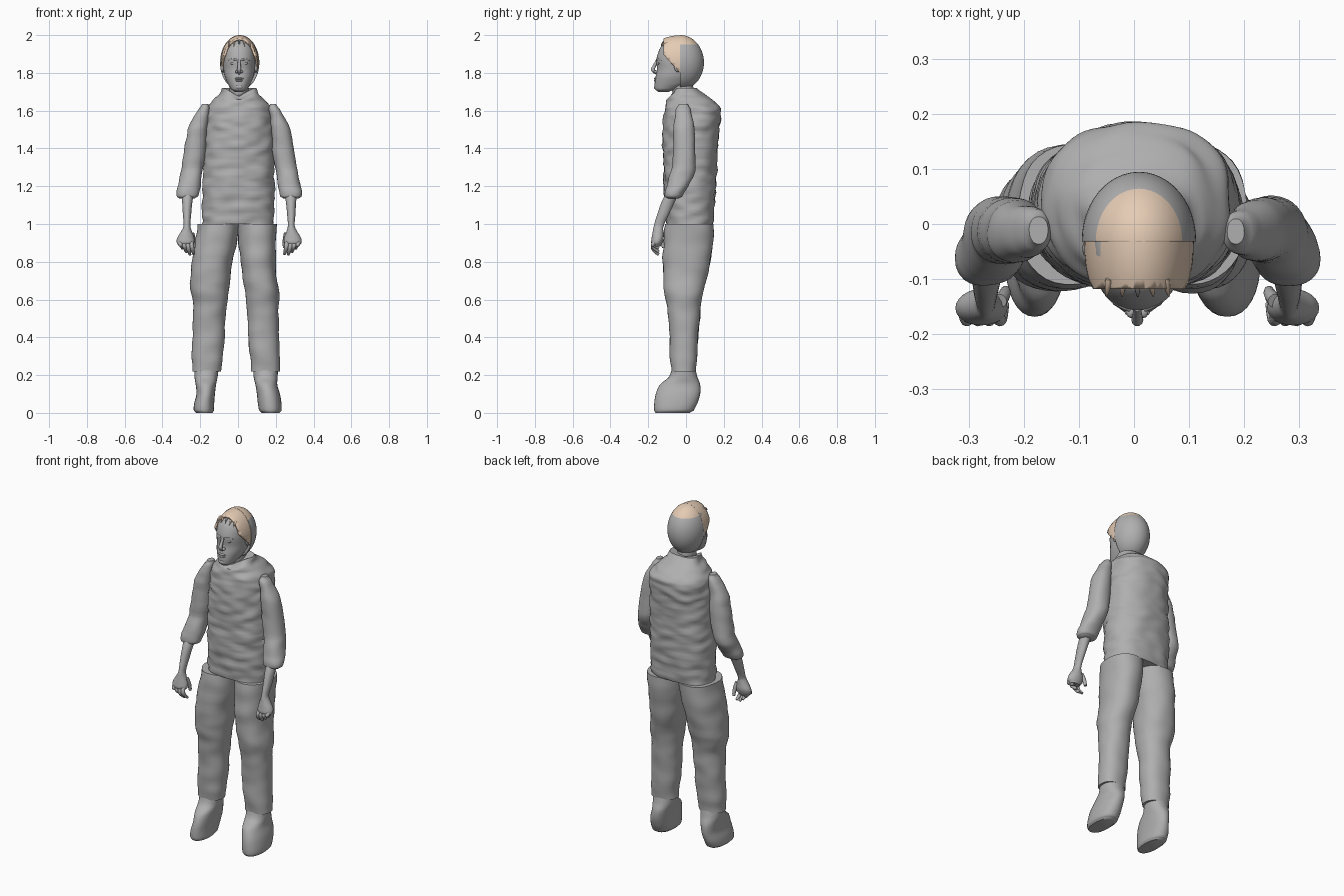
import bpy, bmesh, math
from mathutils import Vector, noise

cube = bpy.data.objects.get("Cube")
if cube:
    bpy.data.objects.remove(cube, do_unlink=True)

MID = 0.006  # the figure's own centre line


def material(name, rgb):
    m = bpy.data.materials.new(name)
    m.use_nodes = True
    m.diffuse_color = (*rgb, 1)
    m.node_tree.nodes["Principled BSDF"].inputs["Base Color"].default_value = (*rgb, 1)
    return m


GREY = material("plain grey", (0.43, 0.43, 0.43))
TAN = material("hair tan", (0.78, 0.60, 0.46))


def finish(name, bm, mats, angle=45):
    """Turn a bmesh into a smooth shaded object."""
    bmesh.ops.recalc_face_normals(bm, faces=bm.faces)
    mesh = bpy.data.meshes.new(name)
    bm.to_mesh(mesh)
    bm.free()
    for m in mats:
        mesh.materials.append(m)
    ob = bpy.data.objects.new(name, mesh)
    bpy.context.collection.objects.link(ob)
    bpy.ops.object.select_all(action='DESELECT')
    ob.select_set(True)
    bpy.context.view_layer.objects.active = ob
    bpy.ops.object.shade_smooth_by_angle(angle=math.radians(angle))
    return ob


def spline(a, b, c, d, t):
    return b + t / 2 * (c - a + t * (2*a - 5*b + 4*c - d + t * (3*(b - c) + d - a)))


def loft(name, rows, power=2.0, seg=32, steps=4, rough=0.0, grain=(11, 11, 30), bend=None):
    """Skin level rounded rings given as (z, x min, x max, y min, y max)."""
    bm = bmesh.new()
    rings = []
    last = len(rows) - 1
    for k in range(last * steps + 1):
        i = min(k // steps, last - 1)
        t = k / steps - i
        near = [rows[max(0, min(last, i + o))] for o in (-1, 0, 1, 2)]
        z = near[1][0] + t * (near[2][0] - near[1][0])
        x0, x1, y0, y1 = (spline(*(r[j] for r in near), t) for j in (1, 2, 3, 4))
        ring = []
        for s in range(seg):
            a = math.tau * s / seg
            c, n = math.cos(a), math.sin(a)
            ux = math.copysign(abs(c) ** (2 / power), c)
            uy = math.copysign(abs(n) ** (2 / power), n)
            p = Vector(((x0 + x1) / 2 + ux * (x1 - x0) / 2,
                        (y0 + y1) / 2 + uy * (y1 - y0) / 2, z))
            if rough:
                p += Vector((c, n, 0)) * rough * noise.noise(Vector(u * g for u, g in zip(p, grain)))
            if bend:
                p = bend(p)
            ring.append(bm.verts.new(p))
        rings.append(ring)
    for lo, hi in zip(rings, rings[1:]):
        for s in range(seg):
            e = (s + 1) % seg
            bm.faces.new((lo[s], lo[e], hi[e], hi[s]))
    bm.faces.new(rings[0])
    bm.faces.new(rings[-1])
    return finish(name, bm, [GREY])


def ball(name, centre, radii, mat=GREY):
    bm = bmesh.new()
    bmesh.ops.create_uvsphere(bm, u_segments=20, v_segments=12, radius=1)
    bmesh.ops.scale(bm, vec=radii, verts=bm.verts)
    bmesh.ops.translate(bm, vec=centre, verts=bm.verts)
    return finish(name, bm, [mat])


def tube(name, points, radii):
    """Round limb along a path, with a radius at each point."""
    cu = bpy.data.curves.new(name, 'CURVE')
    cu.dimensions = '3D'
    cu.bevel_depth = 1
    cu.bevel_resolution = 3
    cu.use_fill_caps = True
    sp = cu.splines.new('NURBS')
    sp.points.add(len(points) - 1)
    for q, p, r in zip(sp.points, points, radii):
        q.co = (*p, 1)
        q.radius = r
    sp.order_u = 3
    sp.use_endpoint_u = True
    cu.materials.append(GREY)
    ob = bpy.data.objects.new(name, cu)
    bpy.context.collection.objects.link(ob)


# Shirt body: crumpled cloth with a collar that dips at the front
def collar(p):
    rise = max(0, (p.z - 1.66) / 0.06)
    p.z -= 0.045 * rise * max(0, -p.y / 0.07) * max(0, 1 - abs(p.x - MID) / 0.08)
    return p


loft("shirt_body", [
    (1.0, -.19, .19, -.105, .145), (1.1, -.188, .192, -.112, .153),
    (1.2, -.188, .193, -.117, .158), (1.3, -.184, .192, -.12, .163),
    (1.4, -.18, .19, -.122, .168), (1.5, -.174, .187, -.122, .175),
    (1.57, -.17, .183, -.12, .185), (1.61, -.163, .176, -.117, .184),
    (1.64, -.145, .158, -.108, .16), (1.67, -.118, .13, -.096, .125),
    (1.695, -.092, .107, -.083, .088), (1.72, -.08, .094, -.07, .06),
], power=2.3, seg=72, steps=6, rough=.011, bend=collar)

# Trouser legs and shoes: z, front, back, then the two sides of each leg
TROUSERS = [
    (.22, -.078, .052, -.243, -.09, .07, .224), (.3, -.085, .06, -.244, -.08, .064, .222),
    (.4, -.088, .066, -.24, -.072, .055, .217), (.5, -.092, .072, -.238, -.066, .048, .216),
    (.58, -.102, .08, -.236, -.06, .043, .216), (.64, -.115, .09, -.252, -.053, .035, .218),
    (.7, -.12, .108, -.254, -.045, .026, .206), (.8, -.122, .128, -.245, -.03, .014, .2),
    (.9, -.12, .142, -.23, -.008, .004, .202), (1.0, -.11, .147, -.215, .004, 0, .207)]
SHOES = [
    (0, -.162, .02, -.222, -.135, .125, .22), (.012, -.168, .04, -.234, -.128, .112, .23),
    (.05, -.168, .06, -.232, -.126, .105, .23), (.1, -.16, .075, -.22, -.122, .1, .222),
    (.15, -.138, .075, -.224, -.116, .092, .208), (.19, -.09, .06, -.23, -.108, .083, .21),
    (.26, -.07, .045, -.228, -.1, .08, .212)]
for side, col in (("right", 3), ("left", 5)):
    loft(side + "_trouser_leg", [(r[0], r[col], r[col + 1], r[1], r[2]) for r in TROUSERS],
         power=2.2, seg=40, rough=.007, grain=(9, 9, 14))
    loft(side + "_shoe", [(r[0], r[col], r[col + 1], r[1], r[2]) for r in SHOES], power=2.2)

# Arms, mirrored about the centre line
SLEEVE = [
    (1.635, .165, .195, -.035, .01), (1.61, .158, .215, -.05, .025),
    (1.55, .163, .25, -.062, .036), (1.5, .168, .27, -.068, .041),
    (1.4, .175, .29, -.07, .048), (1.3, .19, .305, -.073, .05),
    (1.25, .2, .314, -.09, .04), (1.2, .206, .324, -.106, .012),
    (1.17, .212, .33, -.114, -.008), (1.145, .218, .328, -.112, -.022),
    (1.135, .235, .315, -.1, -.04)]
FOREARM = [
    (1.2, .235, .31, -.09, -.025), (1.12, .247, .302, -.128, -.058),
    (1.05, .254, .298, -.152, -.09), (.99, .258, .294, -.17, -.118),
    (.96, .25, .308, -.176, -.12), (.925, .238, .328, -.182, -.118),
    (.9, .238, .33, -.184, -.125), (.88, .255, .315, -.172, -.135)]
for side, s in (("left", 1), ("right", -1)):
    def mirrored(rows):
        return [(z, *sorted((MID + s * a, MID + s * b)), c, d) for z, a, b, c, d in rows]

    loft(side + "_sleeve", mirrored(SLEEVE), power=2.2, rough=.006, grain=(10, 10, 18))
    loft(side + "_forearm_and_palm", mirrored(FOREARM), seg=24)
    for k in range(4):
        x = .254 + k * .02
        drop = (.84, .838, .852, .87)[k]
        tube(f"{side}_finger_{k + 1}",
             [(MID + s * x, -.158, .91), (MID + s * (x - .002), -.178, .89),
              (MID + s * (x - .008), -.17, drop + .02), (MID + s * (x - .014), -.145, drop)],
             (.012, .012, .011, .007))
    tube(side + "_thumb", [(MID + s * .25, -.14, .95), (MID + s * .238, -.125, .91),
                           (MID + s * .24, -.12, .875)], (.013, .012, .008))

# Neck and head
loft("neck", [(1.62, -.055, .067, -.06, .06), (1.68, -.045, .057, -.07, .045),
              (1.76, -.045, .057, -.08, .035)])
loft("head", [
    (1.7, -.018, .03, -.148, -.09), (1.712, -.036, .048, -.163, -.05),
    (1.74, -.053, .065, -.166, .01), (1.78, -.07, .082, -.161, .045),
    (1.82, -.077, .089, -.154, .068), (1.87, -.08, .092, -.157, .075),
    (1.92, -.077, .089, -.143, .07), (1.955, -.064, .076, -.12, .055),
    (1.985, -.03, .042, -.075, .02)], power=2.15)

# Face details
tube("nose", [(MID, -.153, 1.868), (MID, -.168, 1.835), (MID, -.18, 1.812),
              (MID, -.155, 1.798)], (.007, .009, .012, .008))
ball("upper_lip", (MID, -.161, 1.77), (.023, .009, .006))
ball("lower_lip", (MID, -.161, 1.759), (.019, .009, .006))
ball("chin", (MID, -.155, 1.725), (.022, .015, .014))
for side, s in (("left", 1), ("right", -1)):
    ball(side + "_nostril", (MID + s * .012, -.16, 1.806), (.008, .011, .008))
    ball(side + "_eye", (MID + s * .032, -.141, 1.85), (.014, .01, .007))
    tube(side + "_brow", [(MID + s * .013, -.155, 1.868), (MID + s * .035, -.148, 1.876),
                          (MID + s * .056, -.128, 1.866)], (.005, .006, .004))
    ball(side + "_ear", (MID + s * .089, -.045, 1.835), (.011, .018, .03))


# Hair: a grey rear shell with a tan crown, and a tan front shell framing the face
def shell(name, radii, cuts, crown, thick):
    bm = bmesh.new()
    bmesh.ops.create_uvsphere(bm, u_segments=48, v_segments=32, radius=1)
    bmesh.ops.scale(bm, vec=radii, verts=bm.verts)
    bmesh.ops.translate(bm, vec=(MID + .003, -.03, 1.855), verts=bm.verts)
    for point, normal, clear in cuts:
        bmesh.ops.bisect_plane(bm, geom=bm.verts[:] + bm.edges[:] + bm.faces[:], plane_co=point,
                               plane_no=normal, clear_inner=clear)
    for f in bm.faces:
        f.material_index = int(f.calc_center_median().z > crown)
    ob = finish(name, bm, [GREY, TAN])
    mod = ob.modifiers.new("thickness", 'SOLIDIFY')
    mod.thickness = thick


shell("rear_hair", (.104, .125, .145),
      [((0, -.032, 0), (0, 1, 0), True), ((0, 0, 1.95), (0, 0, 1), False)], 1.95, .015)
shell("front_hair", (.1, .19, .144),
      [((0, -.028, 0), (0, -1, 0), True), ((0, -.118, 0), (0, 1, 0), True),
       ((0, -.05, 1.82), (0, 1.1, 1), True)], 0, .012)
for k in range(5):
    x = MID + (k - 2) * .026
    tube(f"parting_lock_{k + 1}", [(x, -.1, 1.975 - abs(k - 2) * .006),
                                   (x * 1.05, -.122, 1.968 - abs(k - 2) * .007),
                                   (x * 1.1, -.132, 1.945 - abs(k - 2) * .004)], (.006, .006, .001))
    bpy.data.curves[f"parting_lock_{k + 1}"].materials[0] = TAN if k != 2 else GREY
